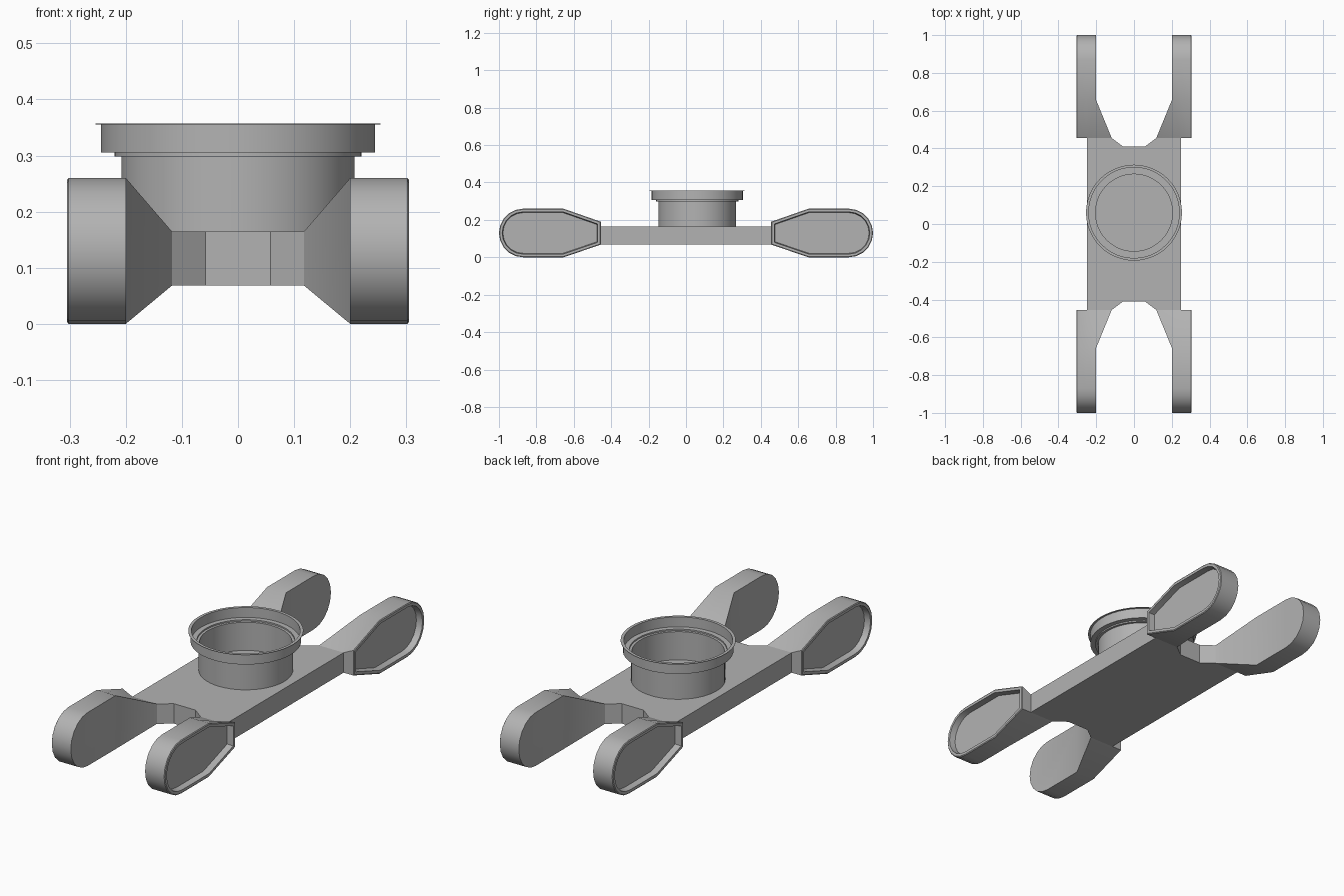
import bpy, bmesh, math

cube = bpy.data.objects.get("Cube")
if cube:
    bpy.data.objects.remove(cube, do_unlink=True)

# Single grey material
grey = bpy.data.materials.new("plain grey")
grey.use_nodes = True
colour = (0.45, 0.45, 0.45, 1)
grey.diffuse_color = colour
grey.node_tree.nodes["Principled BSDF"].inputs["Base Color"].default_value = colour

PLATE_LOW, PLATE_TOP, STEP_TOP = 0.068, 0.165, 0.19
ARM_ROOT, ARM_WIDE, ARM_ROUND = 0.455, 0.655, 0.87
RADIUS = 0.13


def finish(bm, name, mirror=False, angle=30):
    bmesh.ops.recalc_face_normals(bm, faces=bm.faces[:])
    mesh = bpy.data.meshes.new(name)
    bm.to_mesh(mesh)
    bm.free()
    obj = bpy.data.objects.new(name, mesh)
    bpy.context.collection.objects.link(obj)
    mesh.materials.append(grey)
    if mirror:
        mod = obj.modifiers.new("four_corners", 'MIRROR')
        mod.use_axis = (True, True, False)
        mod.use_mirror_merge = False
    bpy.ops.object.select_all(action='DESELECT')
    obj.select_set(True)
    bpy.context.view_layer.objects.active = obj
    bpy.ops.object.shade_smooth_by_angle(angle=math.radians(angle))
    return obj


# Central plate with a shallow notch at each end
bm = bmesh.new()
half = [(0.25, -ARM_ROOT), (0.25, ARM_ROOT), (0.118, ARM_ROOT), (0.058, 0.41)]
corners = half[1:] + [(-x, y) for x, y in reversed(half[1:])]
outline = corners + [(-x, -y) for x, y in corners]
base = bm.faces.new([bm.verts.new((x, y, PLATE_LOW)) for x, y in outline])
ext = bmesh.ops.extrude_face_region(bm, geom=[base], use_keep_orig=True)
for v in ext["geom"]:
    if isinstance(v, bmesh.types.BMVert):
        v.co.z = PLATE_TOP
finish(bm, "central_plate")

# Paddle arms: a side profile carried across three columns, then mirrored
bm = bmesh.new()
STEPS = 10
arc = [(ARM_ROUND + RADIUS * math.cos(a), RADIUS + RADIUS * math.sin(a))
       for a in (math.pi * (i / STEPS - 0.5) for i in range(STEPS + 1))]
columns = []
for root_x, x, root_top in ((0.118, 0.2, PLATE_TOP), (0.25, 0.25, PLATE_TOP),
                            (0.302, 0.302, STEP_TOP)):
    profile = [(root_x, ARM_ROOT, PLATE_LOW), (x, ARM_WIDE, 0)]
    profile += [(x, y, z) for y, z in arc]
    profile += [(x, ARM_WIDE, 2 * RADIUS), (root_x, ARM_ROOT, root_top)]
    columns.append([bm.verts.new(p) for p in profile])
for a, b in zip(columns, columns[1:]):
    for i in range(len(a)):
        j = (i + 1) % len(a)
        bm.faces.new((a[i], a[j], b[j], b[i]))
inner, _, outer = columns
bm.faces.new(inner[1:-1])
bm.faces.new((inner[0], inner[1], inner[-2], inner[-1]))
side = bm.faces.new(outer)
bmesh.ops.recalc_face_normals(bm, faces=bm.faces[:])
# Softened rim edge, flat rim, then the recessed panel
for width, depth in ((0.004, 0.003), (0.013, 0), (0.004, -0.03)):
    bmesh.ops.inset_region(bm, faces=[side], thickness=width, depth=depth,
                           use_even_offset=True)
finish(bm, "paddle_arms", mirror=True)

# Thin-walled stepped collar, open at the top
bm = bmesh.new()
outside = [(0.208, PLATE_TOP - 0.01), (0.208, 0.298), (0.22, 0.298), (0.22, 0.305),
           (0.244, 0.305), (0.244, 0.355), (0.254, 0.355), (0.254, 0.357)]
inside = [(0.24, 0.357), (0.24, 0.309), (0.216, 0.309), (0.216, 0.302),
          (0.204, 0.302), (0.204, PLATE_TOP - 0.01)]
loop = [bm.verts.new((r, 0, z)) for r, z in outside + inside]
edges = [bm.edges.new((loop[i], loop[(i + 1) % len(loop)])) for i in range(len(loop))]
bmesh.ops.spin(bm, geom=loop + edges, cent=(0, 0, 0), axis=(0, 0, 1),
               angle=math.tau, steps=48, use_merge=True)
bmesh.ops.remove_doubles(bm, verts=bm.verts[:], dist=0.0001)
collar = finish(bm, "collar")
collar.location.y = 0.06
